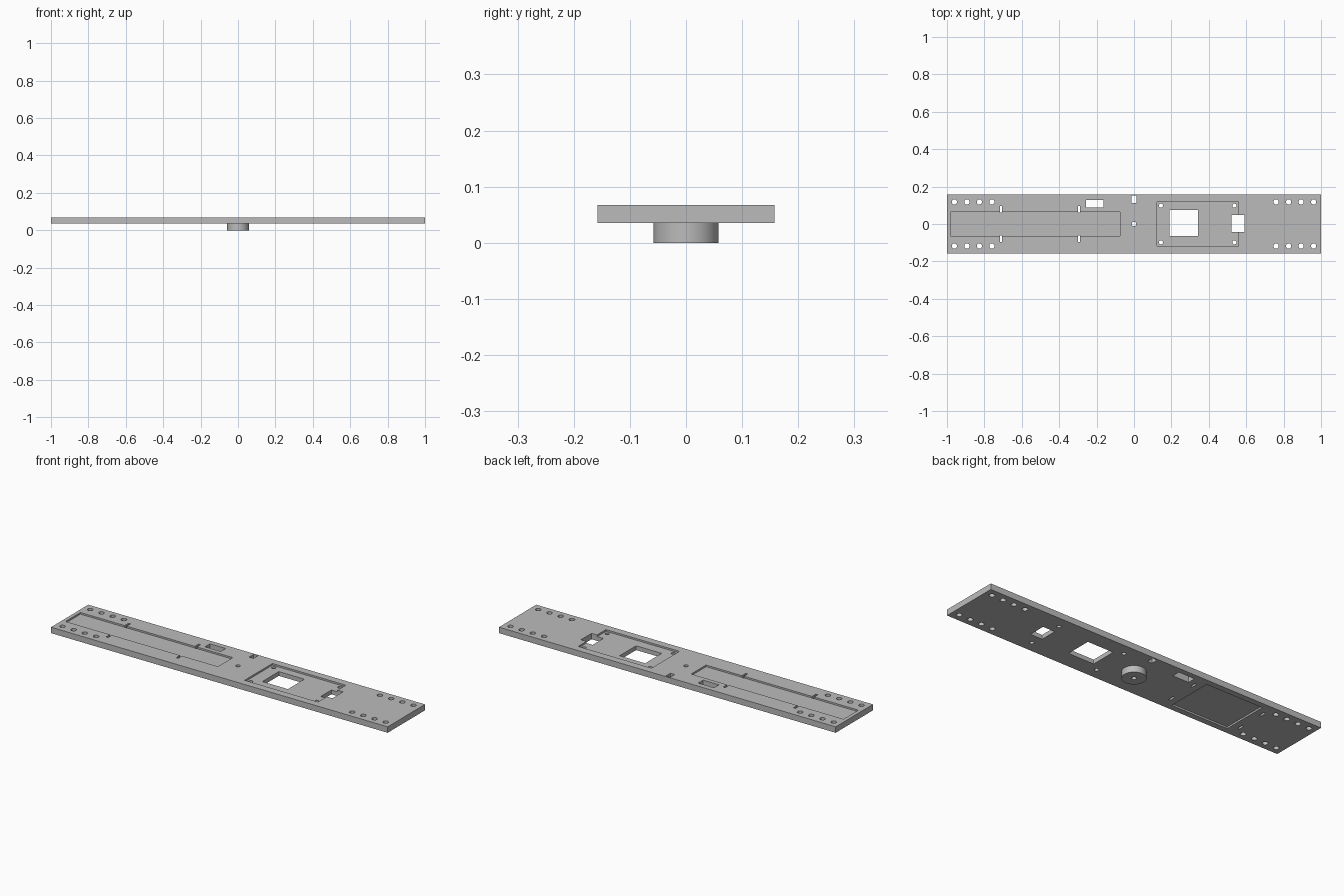
import bpy, bmesh, math
from mathutils import Matrix

if "Cube" in bpy.data.objects:
    bpy.data.objects.remove(bpy.data.objects["Cube"])

BOTTOM, TOP, HALF_Y = 0.035, 0.067, 0.158

grey = bpy.data.materials.new("plain grey")
grey.diffuse_color = (0.5, 0.5, 0.5, 1)
grey.use_nodes = True
grey.node_tree.nodes["Principled BSDF"].inputs["Base Color"].default_value = grey.diffuse_color


def box(bm, x0, x1, y0, y1, z0, z1):
    m = Matrix.Translation(((x0 + x1) / 2, (y0 + y1) / 2, (z0 + z1) / 2))
    bmesh.ops.create_cube(bm, size=1, matrix=m @ Matrix.Diagonal((x1 - x0, y1 - y0, z1 - z0, 1)))


def rod(bm, x, y, r, z0, z1, sides=24):
    bmesh.ops.create_cone(bm, cap_ends=True, segments=sides, radius1=r, radius2=r,
                          depth=z1 - z0, matrix=Matrix.Translation((x, y, (z0 + z1) / 2)))


def make(name, bm):
    mesh = bpy.data.meshes.new(name)
    bm.to_mesh(mesh)
    bm.free()
    mesh.materials.append(grey)
    ob = bpy.data.objects.new(name, mesh)
    bpy.context.collection.objects.link(ob)
    return ob


# Flat plate
bm = bmesh.new()
box(bm, -1, 1, -HALF_Y, HALF_Y, BOTTOM, TOP)
plate = make("mounting_plate", bm)

# Round boss under the middle
bm = bmesh.new()
rod(bm, 0, 0, 0.058, 0, 0.05, 64)
boss = make("boss_helper", bm)

# Shallow pockets: long tray and square tray on top, wide tray underneath
bm = bmesh.new()
box(bm, -0.98, -0.075, -0.063, 0.063, TOP - 0.009, 0.1)
box(bm, 0.122, 0.558, -0.118, 0.118, TOP - 0.009, 0.1)
box(bm, -0.67, -0.335, -0.126, 0.126, 0.0, BOTTOM + 0.009)
pockets = make("pocket_cutter", bm)

# Openings right through the plate
bm = bmesh.new()
LOW, HIGH = -0.05, 0.12
for side in (-1, 1):
    for end in (-1, 1):
        for i in range(4):                              # end bolt holes
            rod(bm, end * (0.76 + i * 0.0667), side * 0.118, 0.014, LOW, HIGH)
    for x in (0.144, 0.537):                            # square tray screw holes
        rod(bm, x, side * 0.098, 0.011, LOW, HIGH)
    for x in (-0.711, -0.294):                          # strap slots
        box(bm, x - 0.006, x + 0.006, side * 0.079 - 0.017, side * 0.079 + 0.017, LOW, HIGH)
rod(bm, 0, 0, 0.012, LOW, HIGH)                         # centre hole
box(bm, -0.257, -0.163, 0.087, 0.129, LOW, HIGH)        # cable opening
box(bm, -0.013, 0.013, 0.113, 0.152, LOW, HIGH)         # small opening
box(bm, 0.19, 0.342, -0.065, 0.075, LOW, HIGH)          # large window
box(bm, 0.521, 0.591, -0.043, 0.048, LOW, HIGH)         # small window
openings = make("opening_cutter", bm)

# Join and cut
for helper, op in ((boss, 'UNION'), (pockets, 'DIFFERENCE'), (openings, 'DIFFERENCE')):
    mod = plate.modifiers.new(helper.name, 'BOOLEAN')
    mod.object, mod.operation, mod.solver = helper, op, 'EXACT'
    helper.hide_render = True
bpy.context.view_layer.objects.active = plate
plate.select_set(True)
for mod in list(plate.modifiers):
    bpy.ops.object.modifier_apply(modifier=mod.name)
for helper in (boss, pockets, openings):
    bpy.data.objects.remove(helper)
bpy.ops.object.shade_smooth_by_angle(angle=math.radians(30))
